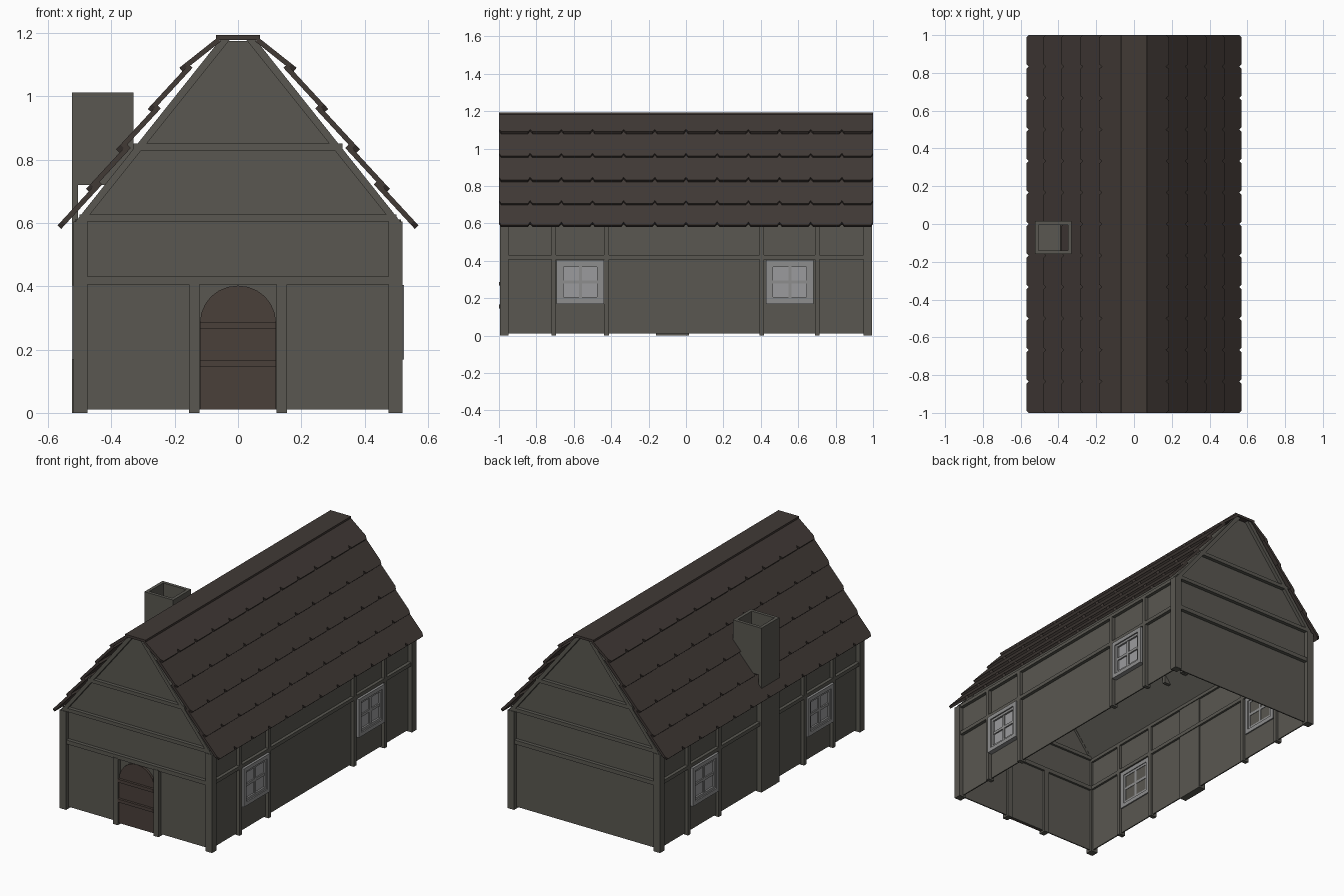
import bpy, bmesh
from math import sin, cos, pi
from mathutils import Vector

if "Cube" in bpy.data.objects:
    bpy.data.objects.remove(bpy.data.objects["Cube"])


def material(name, rgb):
    m = bpy.data.materials.new(name)
    m.diffuse_color = (*rgb, 1)
    m.use_nodes = True
    m.node_tree.nodes["Principled BSDF"].inputs["Base Color"].default_value = m.diffuse_color
    return m


STONE = material("grey_plaster", (0.10, 0.096, 0.082))
ROOF = material("brown_shingle", (0.052, 0.041, 0.036))
WOOD = material("brown_wood", (0.068, 0.05, 0.042))
FRAME = material("window_frame", (0.27, 0.27, 0.27))
PANE = material("window_pane", (0.33, 0.33, 0.34))


def finish(name, bm, mat, mirror=""):
    bmesh.ops.recalc_face_normals(bm, faces=bm.faces)
    me = bpy.data.meshes.new(name)
    bm.to_mesh(me)
    bm.free()
    me.materials.append(mat)
    ob = bpy.data.objects.new(name, me)
    bpy.context.collection.objects.link(ob)
    if mirror:
        mod = ob.modifiers.new("mirror", "MIRROR")
        mod.use_axis = ["x" in mirror, "y" in mirror, False]
        mod.use_clip = False
        mod.use_mirror_merge = False
    return ob


def prism(bm, pts, offset):
    a = [bm.verts.new(p) for p in pts]
    b = [bm.verts.new(Vector(p) + Vector(offset)) for p in pts]
    n = len(a)
    bm.faces.new(a)
    bm.faces.new(b[::-1])
    for i in range(n):
        bm.faces.new((a[i], b[i], b[(i + 1) % n], a[(i + 1) % n]))


def boxes(name, spans, mat, mirror=""):
    bm = bmesh.new()
    for x0, x1, y0, y1, z0, z1 in spans:
        prism(bm, [(x0, y0, z0), (x1, y0, z0), (x1, y1, z0), (x0, y1, z0)], (0, 0, z1 - z0))
    return finish(name, bm, mat, mirror)


# Hollow house shell: side walls and roof deck, open at the bottom
bm = bmesh.new()
prof = [(-.495, .01), (-.495, .605), (-.045, 1.175), (.045, 1.175), (.495, .605), (.495, .01)]
rings = [[bm.verts.new((x, y, z)) for x, z in prof] for y in (-.97, .97)]
for i in range(5):
    bm.faces.new((rings[0][i], rings[0][i + 1], rings[1][i + 1], rings[1][i]))
for r in rings:
    bm.faces.new(r)
shell = finish("house_shell", bm, STONE)
sol = shell.modifiers.new("thickness", "SOLIDIFY")
sol.thickness = .01

# Timber frame: corner posts, side posts and rails
boxes("corner_posts", [(.475, .52, -.995, -.95, 0, .605)], STONE, "xy")
boxes("side_posts", [(.475, .515, y, y + .025, 0, .6) for y in (-.72, -.438, .392, .69)], STONE, "x")
boxes("side_rails", [(.475, .515, -.96, .96, .408, .43), (.475, .515, -.96, .96, .59, .61)], STONE, "x")

# Gable rails and rafters
boxes("gable_rails", [(-.49, .49, -.992, -.95, .405, .43), (-.5, .5, -.992, -.95, .605, .627),
                      (-.33, .33, -.992, -.95, .828, .85)], STONE, "y")
bm = bmesh.new()
prism(bm, [(.52, -.992, .595), (.055, -.992, 1.18), (.025, -.992, 1.18), (.485, -.992, .605)], (0, .042, 0))
finish("gable_rafters", bm, STONE, "xy")

# Door with arched head, straps and side posts
boxes("door_posts", [(.122, .155, -.995, -.95, 0, .41)], STONE, "x")
bm = bmesh.new()
arch = [(.12 * cos(pi * i / 12), -.985, .285 + .117 * sin(pi * i / 12)) for i in range(13)]
prism(bm, [(.12, -.985, .01)] + arch + [(-.12, -.985, .01)], (0, .02, 0))
finish("door", bm, WOOD)
boxes("door_straps", [(-.12, .12, -1, -.98, z, z + .02) for z in (.145, .267)], WOOD)

# Windows: outer frame, inner sash with cross bars, panes
outer, sash, panes = [], [], []


def ring(y0, y1, z0, z1, w, xa, xb):
    return [(xa, xb, y0, y1, z0, z0 + w), (xa, xb, y0, y1, z1 - w, z1),
            (xa, xb, y0, y0 + w, z0 + w, z1 - w), (xa, xb, y1 - w, y1, z0 + w, z1 - w)]


for yc in (-.565, .555):
    outer += ring(yc - .127, yc + .127, .168, .404, .024, .48, .525)
    sash += ring(yc - .103, yc + .103, .192, .38, .014, .485, .517)
    sash += [(.485, .514, yc - .008, yc + .008, .2, .37), (.485, .514, yc - .09, yc + .09, .278, .294)]
    panes.append((.488, .506, yc - .1, yc + .1, .195, .377))
boxes("window_frames", outer, FRAME, "x")
boxes("window_sashes", sash, FRAME, "x")
boxes("window_panes", panes, PANE, "x")

# Overlapping shingles, five rows of twelve with clipped lower corners
bm = bmesh.new()
tips = [(.57, .592), (.48, .707), (.385, .832), (.285, .96), (.185, 1.09)]
W, C = 2 / 12, .02
for r, (tx, tz) in enumerate(tips):
    d = Vector((-.12, 0, .095 if r == 4 else .13))
    length = d.length * (1 if r == 4 else 1.08)
    d.normalize()
    inward = Vector((-d.z, 0, d.x)) * .016
    for k in range(12):
        y0, y1 = -1 + k * W, -1 + (k + 1) * W
        shape = [(y0, length), (y1, length), (y1, C), (y1 - C * .6, 0), (y0 + C * .6, 0), (y0, C)]
        prism(bm, [Vector((tx, y, tz)) + d * s for y, s in shape], inward)
finish("roof_shingles", bm, ROOF, "x")

# Ridge cap
boxes("ridge_cap", [(-.07, .07, -1, 1, 1.178, 1.193)], ROOF)

# Chimney: hollow stack above the eave, flat breast on the wall below
X0, X1, Y0, Y1, T = -.525, -.33, -.16, .015, .02
boxes("chimney_stack", [(X0, X0 + T, Y0, Y1, .58, 1.012), (X1 - T, X1, Y0, Y1, .8, 1.012),
                        (X0 + T, X1 - T, Y0, Y0 + T, .72, 1.012), (X0 + T, X1 - T, Y1 - T, Y1, .72, 1.012),
                        (X0 + T, X1 - T, Y0 + T, Y1 - T, .79, .805)], STONE)
boxes("chimney_breast", [(X0, -.48, Y0, Y1, 0, .6)], STONE)
